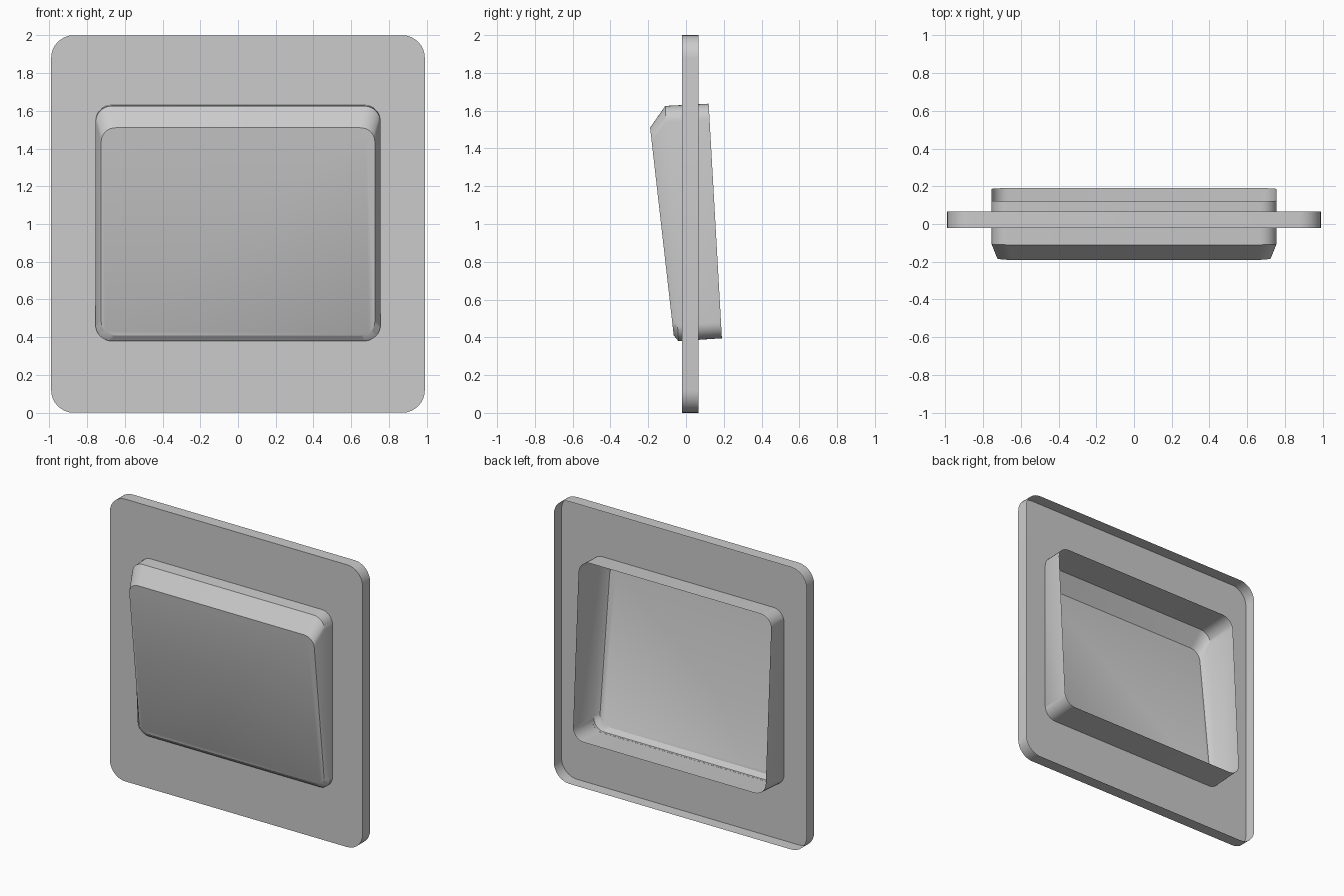
import bpy, bmesh, math

cube = bpy.data.objects.get("Cube")
if cube:
    bpy.data.objects.remove(cube, do_unlink=True)

grey = bpy.data.materials.new("plain grey")
grey.use_nodes = True
colour = (0.6, 0.6, 0.6, 1)
grey.diffuse_color = colour
grey.node_tree.nodes["Principled BSDF"].inputs["Base Color"].default_value = colour
SEGMENTS = 8


def ring(half_width, low, high, radius):
    """Rounded rectangle; low and high are (y, z) at its bottom and top."""
    (y0, z0), (y1, z1) = low, high
    corners = [(1, 1), (-1, 1), (-1, -1), (1, -1)]
    points = []
    for i, (sx, sz) in enumerate(corners):
        cx = sx * (half_width - radius)
        cz = z1 - radius if sz > 0 else z0 + radius
        for k in range(SEGMENTS + 1):
            a = math.pi / 2 * (i + k / SEGMENTS)
            z = cz + radius * math.sin(a)
            y = y0 + (y1 - y0) * (z - z0) / (z1 - z0)
            points.append((cx + radius * math.cos(a), y, z))
    return points


def loft(name, rings, capped):
    bm = bmesh.new()
    loops = [[bm.verts.new(p) for p in r] for r in rings]
    n = len(loops[0])
    for a, b in zip(loops, loops[1:]):
        for i in range(n):
            j = (i + 1) % n
            bm.faces.new((a[i], b[i], b[j], a[j]))
    if capped:
        bm.faces.new(loops[-1][::-1])
    bmesh.ops.recalc_face_normals(bm, faces=bm.faces)
    # Make the front-facing sheet point towards -y
    front = max(bm.faces, key=lambda f: abs(f.normal.y) * f.calc_area())
    if front.normal.y > 0:
        bmesh.ops.reverse_faces(bm, faces=bm.faces)
    mesh = bpy.data.meshes.new(name)
    bm.to_mesh(mesh)
    bm.free()
    mesh.materials.append(grey)
    obj = bpy.data.objects.new(name, mesh)
    bpy.context.collection.objects.link(obj)
    bpy.ops.object.select_all(action="DESELECT")
    obj.select_set(True)
    bpy.context.view_layer.objects.active = obj
    bpy.ops.object.shade_smooth_by_angle(angle=math.radians(30))


# Wall plate: open-backed sheet with a short rim and a window
loft("wall_plate", [
    ring(0.99, (0.065, 0), (0.065, 2), 0.12),
    ring(0.99, (-0.02, 0), (-0.02, 2), 0.12),
    ring(0.755, (-0.02, 0.382), (-0.02, 1.63), 0.085),
], False)

# Tilted hollow rocker: straight skirt, bevelled front edge, flat face
loft("rocker", [
    ring(0.755, (0.19, 0.395), (0.12, 1.637), 0.085),
    ring(0.755, (-0.04, 0.38), (-0.11, 1.625), 0.085),
    ring(0.725, (-0.065, 0.41), (-0.19, 1.51), 0.075),
], True)
